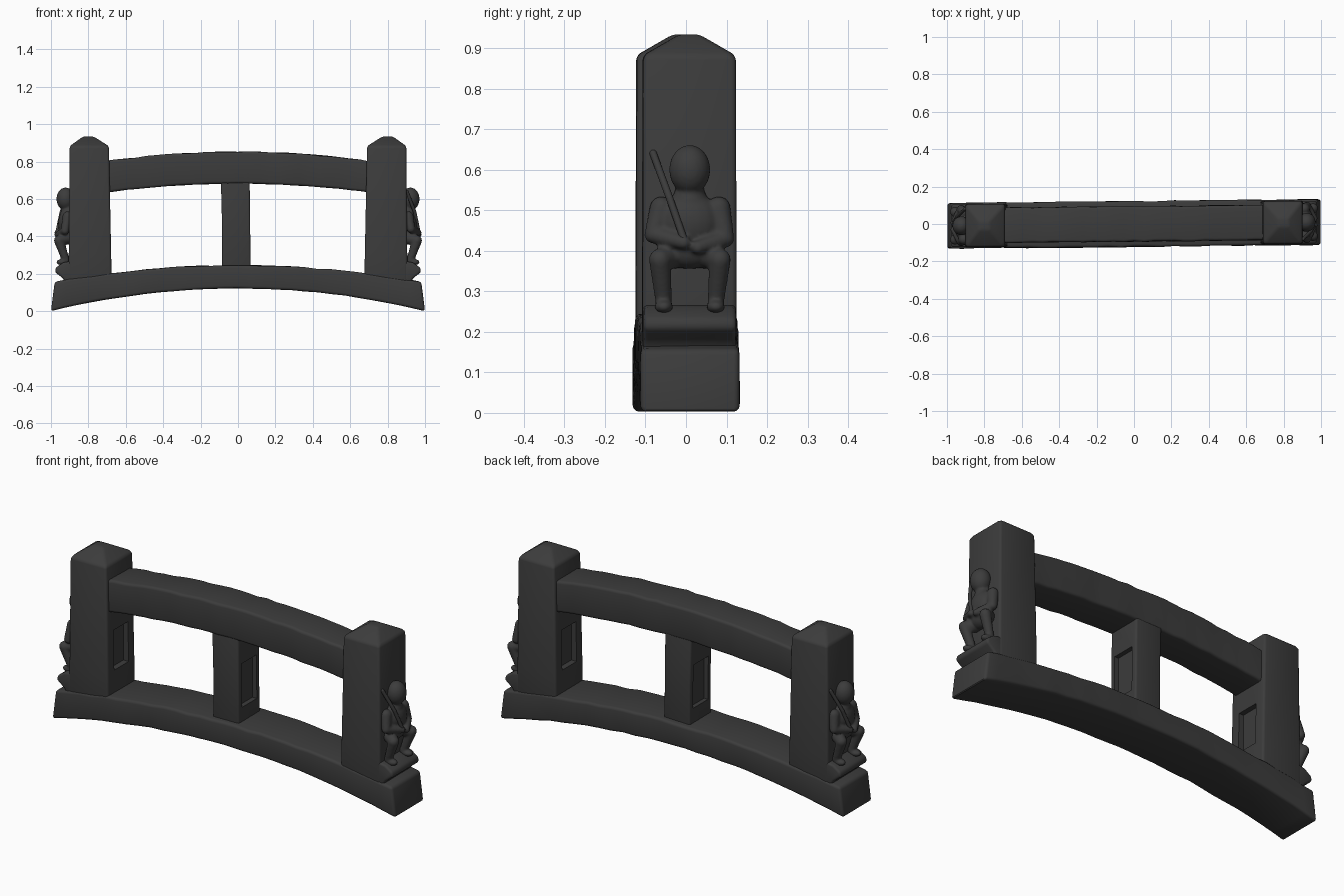
import bpy, bmesh, math, random
from mathutils import Vector, Matrix

if "Cube" in bpy.data.objects:
    bpy.data.objects.remove(bpy.data.objects["Cube"])

random.seed(4)
stone = bpy.data.materials.new("dark_stone")
stone.diffuse_color = (0.045, 0.045, 0.045, 1)
stone.use_nodes = True
stone.node_tree.nodes["Principled BSDF"].inputs["Base Color"].default_value = stone.diffuse_color


def finish(bm, name, bevel=0.0, remesh=0.0, niches=()):
    """Turn a bmesh into a named object, with the slight skew of the whole stone."""
    for v in bm.verts:
        v.co.y += 0.01 * v.co.x
    bmesh.ops.recalc_face_normals(bm, faces=bm.faces)
    me = bpy.data.meshes.new(name)
    bm.to_mesh(me)
    bm.free()
    me.materials.append(stone)
    ob = bpy.data.objects.new(name, me)
    bpy.context.collection.objects.link(ob)
    bpy.ops.object.select_all(action='DESELECT')
    ob.select_set(True)
    bpy.context.view_layer.objects.active = ob
    mods = []
    if remesh:
        m = ob.modifiers.new("blend", 'REMESH')
        m.mode, m.voxel_size, m.use_smooth_shade = 'VOXEL', remesh, True
        s = ob.modifiers.new("soften", 'SMOOTH')
        s.factor, s.iterations = 0.5, 3
        mods += [m, s]
    if bevel:
        m = ob.modifiers.new("worn_edges", 'BEVEL')
        m.width, m.segments, m.limit_method = bevel, 3, 'ANGLE'
        m.angle_limit = math.radians(25)
        mods.append(m)
    for cutter in niches:
        m = ob.modifiers.new("niche", 'BOOLEAN')
        m.operation, m.object, m.solver = 'DIFFERENCE', cutter, 'EXACT'
        mods.append(m)
    for m in mods:
        bpy.ops.object.modifier_apply(modifier=m.name)
    for cutter in niches:
        bpy.data.objects.remove(cutter)
    bpy.ops.object.shade_smooth_by_angle(angle=math.radians(180 if remesh else 35))
    return ob


def loft(sections):
    """Skin a list of equal-length point loops and cap both ends."""
    bm = bmesh.new()
    rings = [[bm.verts.new(p) for p in s] for s in sections]
    n = len(rings[0])
    for a, b in zip(rings, rings[1:]):
        for i in range(n):
            bm.faces.new((a[i], a[(i + 1) % n], b[(i + 1) % n], b[i]))
    bm.faces.new(rings[0])
    bm.faces.new(rings[-1])
    return bm


def rect(x0, x1, w, z):
    return [(x0, -w, z), (x1, -w, z), (x1, w, z), (x0, w, z)]


def arched_bar(name, lo, lo_drop, hi, hi_drop, x_lo, x_hi, w, rough):
    """Bar following a shallow arch, with slightly uneven hewn edges."""
    secs, n = [], 28
    j = lambda: random.uniform(-rough, rough)
    for i in range(n + 1):
        t = -1 + 2 * i / n
        a, b = t * x_lo, t * x_hi
        za, zb = lo - lo_drop * a * a, hi - hi_drop * b * b
        e = 0 if i in (0, n) else 1
        secs.append([(a, -w + e * j(), za + e * abs(j())), (a, w + e * j(), za + e * abs(j())),
                     (b, w + e * j(), zb + e * j()), (b, -w + e * j(), zb + e * j())])
    return finish(loft(secs), name, 0.014)


def niche(x, depth, z0, z1, w):
    return finish(loft([rect(x - depth, x + depth, w, z0), rect(x - depth, x + depth, w, z1)]),
                  "niche_cutter")


def rotated_copy(ob, name):
    c = bpy.data.objects.new(name, ob.data)
    c.rotation_euler.z = math.pi
    bpy.context.collection.objects.link(c)


def ball(bm, c, r):
    m = Matrix.Translation(c) @ Matrix.Diagonal((*r, 1))
    bmesh.ops.create_uvsphere(bm, u_segments=20, v_segments=12, radius=1, matrix=m)


def limb(bm, pts, radii):
    """Chain of tapered tubes with ball joints."""
    for p, r in zip(pts, radii):
        ball(bm, p, (r, r, r))
    for a, b, ra, rb in zip(pts, pts[1:], radii, radii[1:]):
        a, b = Vector(a), Vector(b)
        d = b - a
        m = Matrix.Translation((a + b) / 2) @ d.to_track_quat('Z', 'Y').to_matrix().to_4x4()
        bmesh.ops.create_cone(bm, cap_ends=True, segments=16, radius1=ra, radius2=rb,
                              depth=d.length, matrix=m)


# arched base and top rail
arched_bar("arched_base", 0.12, 0.12, 0.245, 0.092, 1.0, 0.98, 0.122, 0.003)
arched_bar("top_rail", 0.68, 0.095, 0.852, 0.1, 0.76, 0.76, 0.094, 0.003)

# middle post with a niche in each side
finish(loft([rect(-0.085, 0.068, 0.09, 0.2), rect(-0.085, 0.065, 0.09, 0.45),
             rect(-0.092, 0.062, 0.09, 0.72)]), "middle_post", 0.01,
       niches=[niche(-0.087, 0.025, 0.32, 0.55, 0.062), niche(0.066, 0.025, 0.32, 0.55, 0.062)])

# end posts with pyramid caps and an inner niche
post = finish(loft([rect(0.675, 0.905, 0.116, 0.1), rect(0.678, 0.905, 0.116, 0.3),
                    rect(0.69, 0.90, 0.114, 0.882), rect(0.772, 0.828, 0.024, 0.934)]),
              "end_post_right", 0.012, niches=[niche(0.682, 0.027, 0.32, 0.53, 0.06)])
rotated_copy(post, "end_post_left")

# rounded seat ledge on the outer face
profile = [(0.88, 0.13), (0.925, 0.155), (0.935, 0.175), (0.978, 0.208),
           (0.975, 0.232), (0.935, 0.26), (0.88, 0.27)]
ledge = finish(loft([[(x, y, z) for x, z in profile] for y in (-0.114, 0.114)]),
               "seat_ledge_right", 0.012)
rotated_copy(ledge, "seat_ledge_left")

# seated relief figure: head, trunk, lap, arms, legs
bm = bmesh.new()
ball(bm, (0.922, 0.0, 0.6), (0.049, 0.051, 0.061))
limb(bm, [(0.905, 0, 0.56), (0.905, 0, 0.52)], [0.033, 0.045])
ball(bm, (0.91, 0.0, 0.47), (0.052, 0.078, 0.075))
ball(bm, (0.91, 0.0, 0.4), (0.048, 0.07, 0.045))
limb(bm, [(0.91, -0.07, 0.505), (0.925, -0.09, 0.44), (0.965, -0.015, 0.42)], [0.029, 0.022, 0.017])
limb(bm, [(0.91, 0.072, 0.505), (0.925, 0.088, 0.43), (0.965, 0.02, 0.408)], [0.029, 0.022, 0.017])
for s in (-1, 1):
    limb(bm, [(0.905, s * 0.04, 0.39), (0.957, s * 0.074, 0.378), (0.92, s * 0.064, 0.27)],
         [0.035, 0.027, 0.02])
    ball(bm, (0.938, s * 0.064, 0.262), (0.034, 0.023, 0.017))
figure = finish(bm, "seated_figure_right", remesh=0.006)
rotated_copy(figure, "seated_figure_left")

# slanted staff held by the figure
bm = bmesh.new()
limb(bm, [(0.903, -0.09, 0.64), (0.945, -0.05, 0.53), (0.968, -0.012, 0.42)], [0.009, 0.009, 0.009])
staff = finish(bm, "staff_right")
rotated_copy(staff, "staff_left")
